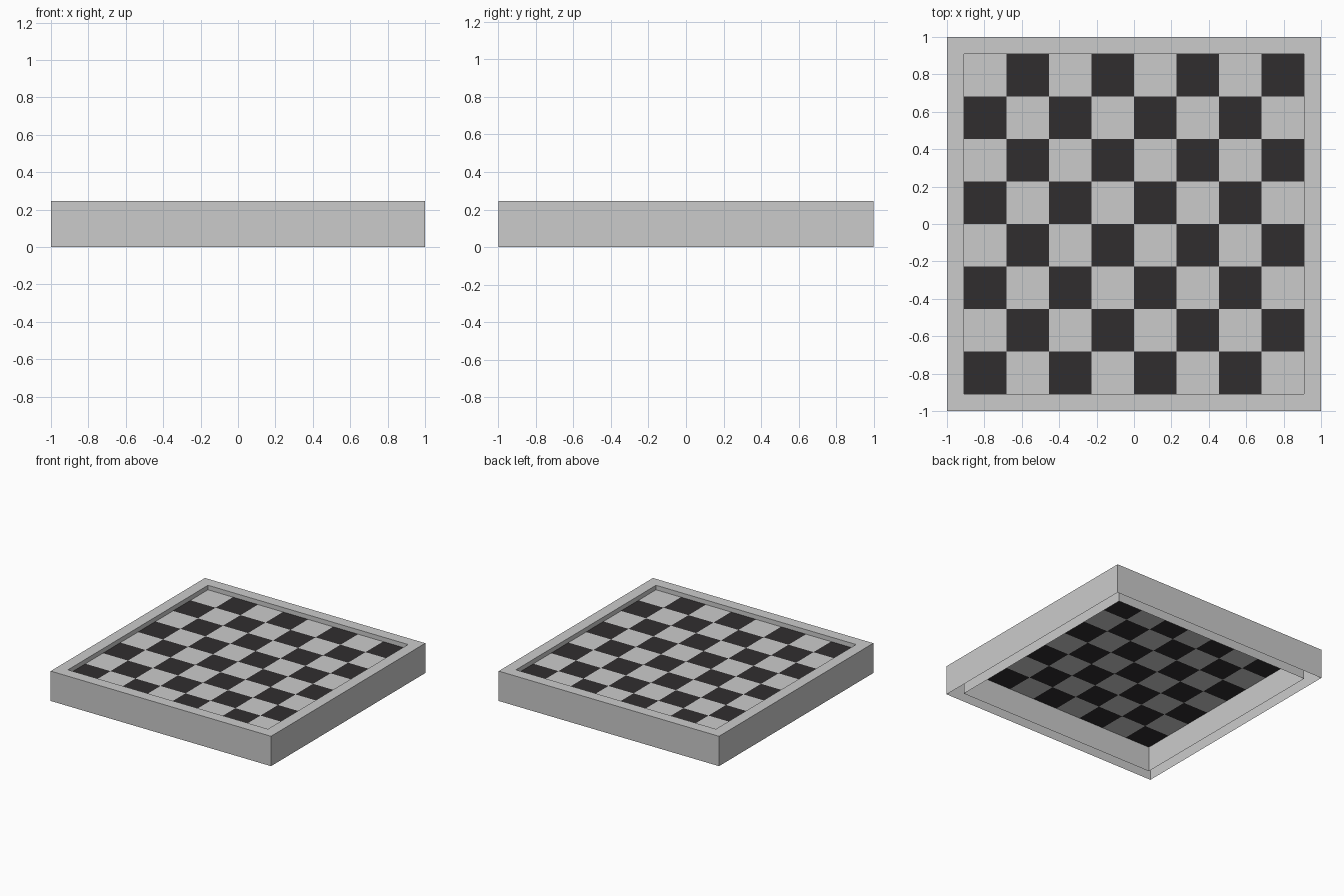
import bpy, bmesh

if "Cube" in bpy.data.objects:
    bpy.data.objects.remove(bpy.data.objects["Cube"])

HALF, INNER, TOP, BOARD_Z = 1.0, 0.908, 0.245, 0.208
N = 8
CELL = 2 * INNER / N


def make_object(name, bm, color=None):
    mesh = bpy.data.meshes.new(name)
    bm.to_mesh(mesh)
    bm.free()
    obj = bpy.data.objects.new(name, mesh)
    bpy.context.collection.objects.link(obj)
    if color:
        mat = bpy.data.materials.new(name)
        mat.diffuse_color = color
        mat.use_nodes = True
        mat.node_tree.nodes["Principled BSDF"].inputs["Base Color"].default_value = mat.diffuse_color
        mesh.materials.append(mat)
    return obj


# Frame: thin outer wall, flat rim and inner wall, open underneath
bm = bmesh.new()
rings = []
for r, z in ((HALF, 0), (HALF, TOP), (INNER, TOP), (INNER, 0)):
    rings.append([bm.verts.new((x * r, y * r, z))
                  for x, y in ((-1, -1), (1, -1), (1, 1), (-1, 1))])
for low, high in zip(rings, rings[1:]):
    for i in range(4):
        j = (i + 1) % 4
        bm.faces.new((low[i], low[j], high[j], high[i]))
make_object("frame", bm)


# Playing surface: alternating squares recessed below the rim
def squares(name, parity, color=None):
    bm = bmesh.new()
    for i in range(N):
        for j in range(N):
            if (i + j) % 2 == parity:
                x, y = -INNER + i * CELL, -INNER + j * CELL
                bm.faces.new([bm.verts.new((x + a * CELL, y + b * CELL, BOARD_Z))
                              for a, b in ((0, 0), (1, 0), (1, 1), (0, 1))])
    bmesh.ops.remove_doubles(bm, verts=bm.verts, dist=0.0001)
    make_object(name, bm, color)


squares("dark_squares", 0, (0.03, 0.027, 0.028, 1))
squares("light_squares", 1)
